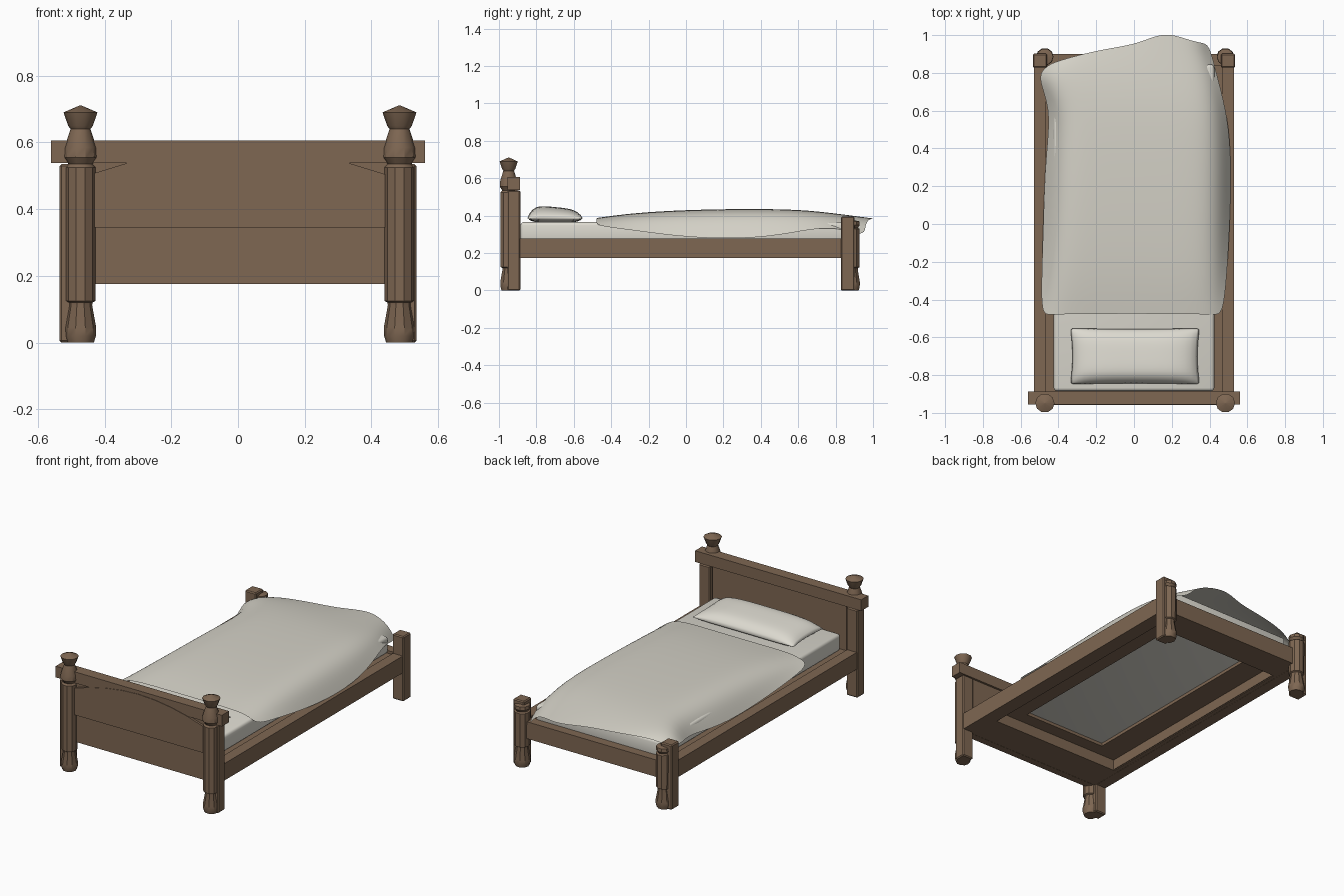
import bpy, bmesh, math
from mathutils import Vector

cube = bpy.data.objects.get("Cube")
if cube:
    bpy.data.objects.remove(cube, do_unlink=True)


def material(name, rgb):
    m = bpy.data.materials.new(name)
    m.use_nodes = True
    color = (*rgb, 1)
    m.diffuse_color = color
    bsdf = next(n for n in m.node_tree.nodes if n.type == 'BSDF_PRINCIPLED')
    bsdf.inputs["Base Color"].default_value = color
    return m


WOOD = material("brown wood", (0.21, 0.135, 0.085))
LINEN = material("cream linen", (0.72, 0.70, 0.63))
BLANKET = material("grey cream blanket", (0.66, 0.64, 0.57))


def finish(name, bm, mat, smooth=None):
    bmesh.ops.recalc_face_normals(bm, faces=bm.faces)
    mesh = bpy.data.meshes.new(name)
    bm.to_mesh(mesh)
    bm.free()
    mesh.materials.append(mat)
    ob = bpy.data.objects.new(name, mesh)
    bpy.context.collection.objects.link(ob)
    if smooth:
        bpy.ops.object.select_all(action='DESELECT')
        ob.select_set(True)
        bpy.context.view_layer.objects.active = ob
        bpy.ops.object.shade_smooth_by_angle(angle=math.radians(smooth))
    return ob


def box(name, x, y, z, mat=WOOD, bevel=0, segments=1):
    bm = bmesh.new()
    bmesh.ops.create_cube(bm, size=1)
    for v in bm.verts:
        v.co = Vector([(a + b) / 2 + c * (b - a) for (a, b), c in zip((x, y, z), v.co)])
    if bevel:
        bmesh.ops.bevel(bm, geom=bm.edges[:], offset=bevel, segments=segments,
                        affect='EDGES', profile=0.5)
    return finish(name, bm, mat, 40 if segments > 1 else None)


def lathe(name, x, y, profile, sides=10):
    bm = bmesh.new()
    rings = []
    for r, z in profile:
        rings.append([bm.verts.new((x + r * math.cos(math.tau * i / sides),
                                    y + r * math.sin(math.tau * i / sides), z))
                      for i in range(sides)])
    for a, b in zip(rings, rings[1:]):
        for i in range(sides):
            j = (i + 1) % sides
            bm.faces.new((a[i], a[j], b[j], b[i]))
    bm.faces.new(rings[0])
    bm.faces.new(rings[-1])
    return finish(name, bm, WOOD, 35)


def frame(name, outer, inner, z):
    """Flat rectangular frame from four bars."""
    (x0, x1, y0, y1), (a0, a1, b0, b1) = outer, inner
    for part, xs, ys in (("right", (x0, a0), (y0, y1)), ("left", (a1, x1), (y0, y1)),
                         ("head", (a0, a1), (y0, b0)), ("foot", (a0, a1), (b1, y1))):
        box(f"{name}_{part}", xs, ys, z)


# Turned posts, each with a square backing post on its outer side
foot = [(.040, 0), (.046, .02), (.047, .045), (.035, .112), (.036, .12), (.045, .125)]
head_top = [(.045, .525), (.036, .535), (.050, .555), (.048, .585), (.030, .64),
            (.037, .65), (.051, .69), (.002, .711)]
foot_top = [(.046, .33), (.036, .335), (.046, .35), (.044, .37), (.002, .378)]
for side, s, cx in (("right", -1, -.472), ("left", 1, .484)):
    xs = sorted((s * .46, s * .535))
    lathe(f"head_post_{side}", cx, -.948, foot + head_top)
    box(f"head_post_back_{side}", xs, (-.955, -.886), (0, .535), bevel=.006)
    lathe(f"foot_post_{side}", cx, .885, foot + foot_top)
    box(f"foot_post_back_{side}", xs, (.828, .902), (0, .395), bevel=.006)
    box(f"side_rail_{side}", sorted((s * .465, s * .53)), (-.9, .85), (.175, .278))
    box(f"inner_rail_{side}", sorted((s * .435, s * .466)), (-.9, .85), (.18, .255))

# Headboard: plain panel, raised arched panel and top rail
box("headboard_panel", (-.45, .45), (-.945, -.90), (.175, .56))
box("headboard_top_rail", (-.56, .56), (-.955, -.887), (.538, .606))
bm = bmesh.new()
arch = [(-.44, .345), (.44, .345)]
for i in range(9):
    t = 1 - i / 4
    arch.append((.44 * t, .585 - .08 * abs(t) ** 1.9))
face = bm.faces.new([bm.verts.new((x, -.958, z)) for x, z in arch])
ext = bmesh.ops.extrude_face_region(bm, geom=[face])
bmesh.ops.translate(bm, vec=(0, .03, 0),
                    verts=[g for g in ext["geom"] if isinstance(g, bmesh.types.BMVert)])
finish("headboard_arch", bm, WOOD)

# Foot rail and the frames under the mattress
box("foot_rail", (-.465, .465), (.84, .9), (.175, .278))
frame("lower_frame", (-.47, .47, -.9, .86), (-.44, .44, -.70, .72), (.176, .245))
frame("mattress_ledge", (-.45, .45, -.9, .85), (-.28, .28, -.62, .64), (.243, .262))

# Mattress
box("mattress", (-.425, .425), (-.885, .845), (.262, .366), LINEN, .018, 3)


def cloth(name, bm, levels):
    for f in bm.faces:
        f.smooth = True
    ob = finish(name, bm, LINEN if name == "pillow" else BLANKET)
    ob.modifiers.new("soften", 'SUBSURF').levels = levels
    ob.modifiers["soften"].render_levels = levels
    return ob


# Pillow: two bulging sheets joined at a seam
bm = bmesh.new()
bmesh.ops.create_grid(bm, x_segments=12, y_segments=8, size=1)
top = bm.verts[:]
copy = bmesh.ops.duplicate(bm, geom=bm.verts[:] + bm.edges[:] + bm.faces[:])
under = [g for g in copy["geom"] if isinstance(g, bmesh.types.BMVert)]
for verts, high in ((top, .062), (under, -.022)):
    for v in verts:
        u, w = v.co.x, v.co.y
        fat = max(0, (1 - u ** 4) * (1 - w ** 4)) ** .6
        lean = 1 - .25 * w if high > 0 else 1
        v.co = (.005 + .365 * u * (1 - .04 * (1 - w * w)),
                -.70 + .162 * w * (1 - .03 * (1 - u * u)),
                .384 + high * fat * lean)
bmesh.ops.remove_doubles(bm, verts=bm.verts[:], dist=.0005)
cloth("pillow", bm, 1)

# Blanket: right hem, crown (y, z) and left hem at stations from head to foot
stations = [
    ((-.49, -.48, .345), (-.475, .388), (.47, -.48, .345)),
    ((-.49, -.30, .322), (-.28, .415), (.49, -.30, .325)),
    ((-.48, 0, .290), (.02, .432), (.51, .03, .278)),
    ((-.47, .35, .280), (.36, .437), (.515, .40, .278)),
    ((-.435, .62, .325), (.62, .432), (.485, .62, .320)),
    ((-.525, .79, .350), (.80, .412), (.435, .80, .345)),
    ((-.44, .85, .360), (.945, .385), (.40, .95, .285)),
]
bm = bmesh.new()
cols = 20
rows = []
for k, (r, (my, mz), l) in enumerate(stations):
    row = []
    for i in range(cols + 1):
        u = 2 * i / cols - 1
        x = r[0] + (l[0] - r[0]) * (u + 1) / 2
        y = r[1] * u * (u - 1) / 2 + my * (1 - u * u) + l[1] * u * (u + 1) / 2
        hem = r[2] if u < 0 else l[2]
        z = hem + (mz - hem) * (1 - abs(u) ** 8)
        if k == len(stations) - 1:
            y += .045 * math.exp(-((u - .45) / .3) ** 2)
        row.append(bm.verts.new((x, y, z)))
    rows.append(row)
for a, b in zip(rows, rows[1:]):
    for i in range(cols):
        bm.faces.new((a[i], a[i + 1], b[i + 1], b[i]))
cloth("blanket", bm, 2)
